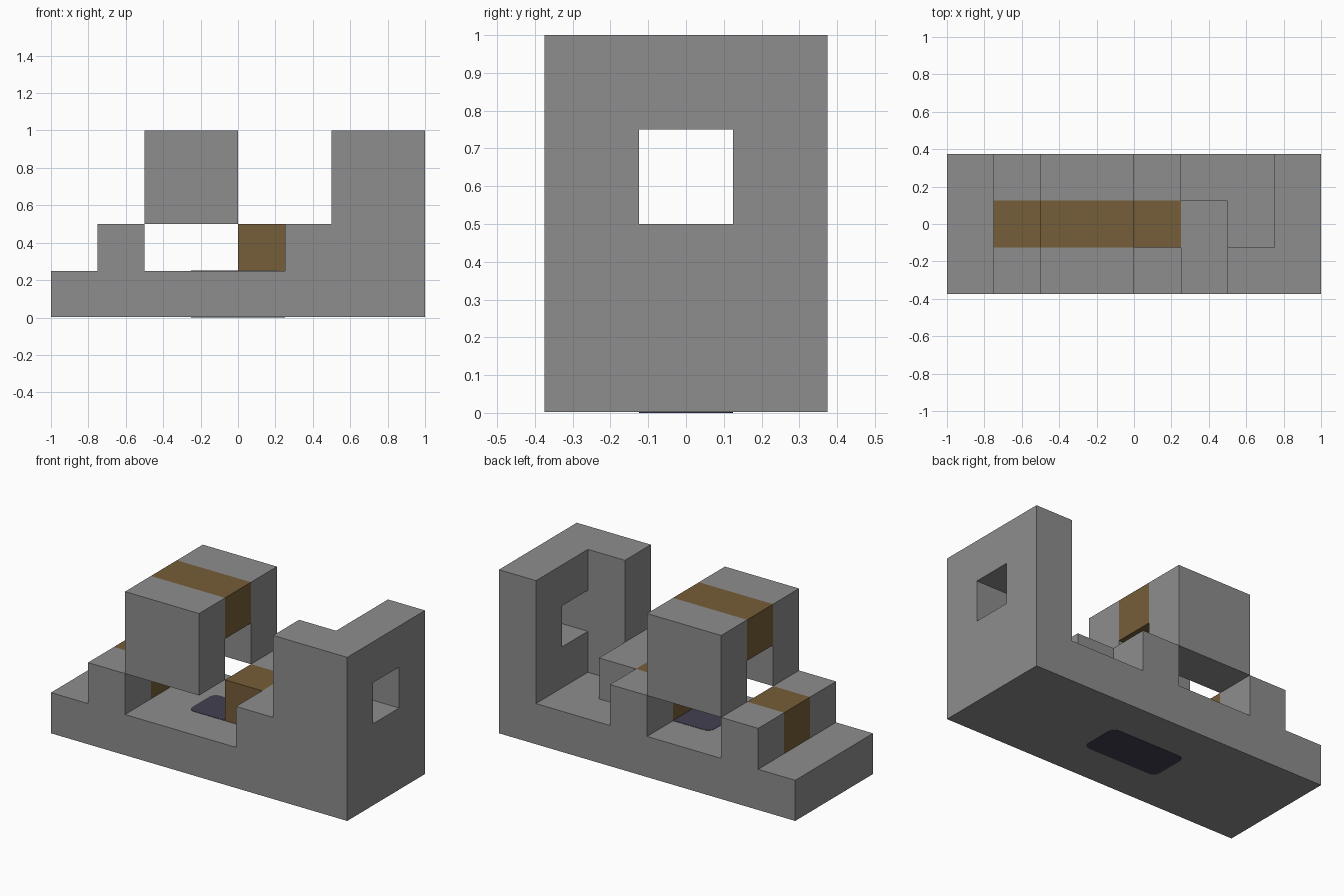
import bpy
import bmesh
import math

default = bpy.data.objects.get("Cube")
if default:
    bpy.data.objects.remove(default, do_unlink=True)

U = 0.25        # one grid cell
H = U / 2       # half the width of the middle row
S = 3 * H       # half the depth of the model
LIFT = 0.002    # how far the inlay stands proud


def material(name, rgb):
    mat = bpy.data.materials.new(name)
    mat.use_nodes = True
    mat.diffuse_color = (*rgb, 1)
    mat.node_tree.nodes["Principled BSDF"].inputs["Base Color"].default_value = (*rgb, 1)
    return mat


stone = material("stone grey", (0.27, 0.27, 0.27))
wood = material("wood brown", (0.18, 0.11, 0.04))
slate = material("dark slate", (0.055, 0.052, 0.08))


def finish(name, bm, mat):
    mesh = bpy.data.meshes.new(name)
    bmesh.ops.recalc_face_normals(bm, faces=bm.faces[:])
    bm.to_mesh(mesh)
    bm.free()
    mesh.materials.append(mat)
    obj = bpy.data.objects.new(name, mesh)
    bpy.context.scene.collection.objects.link(obj)
    return obj


def box(name, mat, x, y, z):
    """Box from (low, high) ranges on each axis."""
    bm = bmesh.new()
    bmesh.ops.create_cube(bm, size=1)
    for v in bm.verts:
        v.co = [(lo + hi) / 2 + c * (hi - lo) for c, (lo, hi) in zip(v.co, (x, y, z))]
    return finish(name, bm, mat)


front, middle, back = (-S, -H), (-H, H), (H, S)
low = (U, 2 * U)

# Base slab and the rounded inlay running through it
box("base", stone, (-1, 1), (-S, S), (LIFT, U))
R = 0.04
bm = bmesh.new()
ring = []
for i, (sx, sy) in enumerate(((1, 1), (-1, 1), (-1, -1), (1, -1))):
    for k in range(5):
        a = math.radians(90 * i + 22.5 * k)
        ring.append(bm.verts.new((sx * (U - R) + R * math.cos(a),
                                  sy * (H - R) + R * math.sin(a), 0)))
cap = bm.faces.new(ring)
side = bmesh.ops.extrude_face_region(bm, geom=[cap])["geom"]
bmesh.ops.translate(bm, vec=(0, 0, U + LIFT),
                    verts=[g for g in side if isinstance(g, bmesh.types.BMVert)])
finish("floor_inlay", bm, slate)

# Rear step with a wooden centre, and the raised arch above the gap
for label, row in (("front", front), ("back", back)):
    box(f"step_{label}", stone, (-3 * U, -2 * U), row, low)
    box(f"arch_leg_{label}", stone, (-2 * U, 0), row, (2 * U, 4 * U))
box("step_centre", wood, (-3 * U, -2 * U), middle, low)
box("arch_beam", wood, (-2 * U, 0), middle, (3 * U, 4 * U))

# Low blocks between the gap and the end wall
box("support_centre", wood, (0, U), middle, low)
box("support_back", stone, (0, U), back, low)
box("bench", stone, (U, 2 * U), (-S, H), low)

# Corner pillar and end wall with a square window
box("corner_pillar", stone, (2 * U, 3 * U), front, (U, 4 * U))
wall = box("end_wall", stone, (3 * U, 1), (-S, S), (U, 4 * U))
cutter = box("window_cutter", stone, (2.5 * U, 1 + H), middle, (2 * U, 3 * U))
cutter.hide_render = True
cut = wall.modifiers.new("window", "BOOLEAN")
cut.operation = "DIFFERENCE"
cut.solver = "EXACT"
cut.object = cutter
bpy.context.view_layer.objects.active = wall
bpy.ops.object.modifier_apply(modifier=cut.name)
bpy.data.objects.remove(cutter, do_unlink=True)
